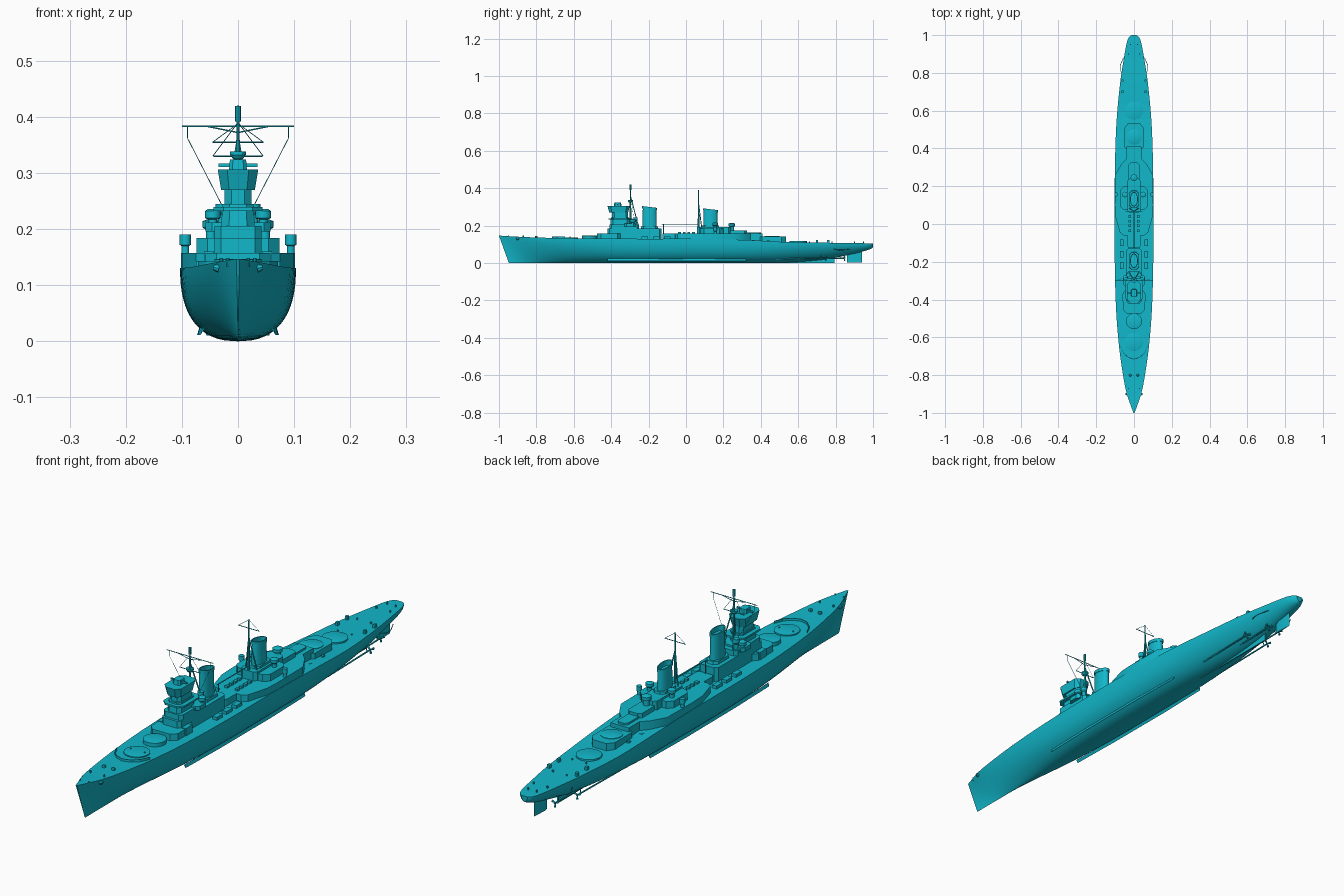
import bpy, bmesh, math
from mathutils import Vector

if "Cube" in bpy.data.objects:
    bpy.data.objects.remove(bpy.data.objects["Cube"])

mat = bpy.data.materials.new("teal_paint")
mat.diffuse_color = (0.006, 0.48, 0.6, 1)
mat.use_nodes = True
mat.node_tree.nodes["Principled BSDF"].inputs["Base Color"].default_value = mat.diffuse_color


def finish(name, bm):
    bmesh.ops.recalc_face_normals(bm, faces=bm.faces)
    me = bpy.data.meshes.new(name)
    bm.to_mesh(me)
    bm.free()
    me.materials.append(mat)
    ob = bpy.data.objects.new(name, me)
    bpy.context.collection.objects.link(ob)
    return ob


def loft(name, rings, cap=True):
    """Skin a list of equal-length closed rings."""
    bm = bmesh.new()
    vs = [[bm.verts.new(p) for p in r] for r in rings]
    n = len(rings[0])
    for a, b in zip(vs, vs[1:]):
        for i in range(n):
            bm.faces.new((a[i], a[(i + 1) % n], b[(i + 1) % n], b[i]))
    if cap:
        bm.faces.new(vs[0])
        bm.faces.new(vs[-1])
    return finish(name, bm)


def prism(name, half, z0, z1, top=1.0):
    """Extrude a mirrored half outline; top scales the upper rim about its centre."""
    pts = list(half) + [(-x, y) for x, y in reversed(half)]
    cy = (half[0][1] + half[-1][1]) / 2
    return loft(name, [[(x, y, z0) for x, y in pts],
                       [(x * top, cy + (y - cy) * top, z1) for x, y in pts]])


def house(name, w, y0, y1, z0, z1, c=0.01, top=1.0):
    """Deckhouse with chamfered corners."""
    return prism(name, [(w - c, y0), (w, y0 + c), (w, y1 - c), (w - c, y1)], z0, z1, top)


def lathe(name, x, y, prof, n=20):
    return loft(name, [[(x + r * math.cos(2 * math.pi * i / n), y + r * math.sin(2 * math.pi * i / n), z)
                        for i in range(n)] for r, z in prof])


def rod(name, a, b, r=0.0015, r2=None, n=8):
    a, b = Vector(a), Vector(b)
    q = (b - a).to_track_quat('Z', 'Y')
    return loft(name, [[p + q @ Vector((s * math.cos(2 * math.pi * i / n), s * math.sin(2 * math.pi * i / n), 0))
                        for i in range(n)] for p, s in ((a, r), (b, r if r2 is None else r2))])


def box(name, x, y, z, sx, sy, sz):
    bm = bmesh.new()
    bmesh.ops.create_cube(bm, size=1)
    for v in bm.verts:
        v.co = Vector((x + v.co.x * sx, y + v.co.y * sy, z + v.co.z * sz))
    return finish(name, bm)


# Hull stations: y, half beam, keel z, deck z, bilge power, flare power
T = [(-1.0, .003, 0, .147, 1.0, 1.3), (-.9, .038, 0, .141, 1.2, 1.1), (-.8, .058, 0, .137, 1.4, .9),
     (-.65, .079, 0, .133, 1.7, .7), (-.45, .095, 0, .131, 2.1, .5), (-.2, .102, 0, .13, 2.4, .42),
     (.1, .103, 0, .13, 2.4, .42), (.35, .1, 0, .122, 2.3, .45), (.55, .092, .004, .112, 2.0, .55),
     (.75, .073, .02, .109, 1.8, .6), (.88, .053, .046, .107, 1.8, .55), (.96, .038, .066, .106, 2, .5),
     (.99, .026, .077, .105, 2, .5), (1.0, .013, .084, .105, 2, .5)]


def station(i, t):
    a, b = T[i], T[i + 1]
    p, q = T[max(i - 1, 0)], T[min(i + 2, len(T) - 1)]
    h = b[0] - a[0]
    out = [a[0] + h * t]
    for k in range(1, 6):
        m0 = (b[k] - p[k]) / (b[0] - p[0]) * h
        m1 = (q[k] - a[k]) / (q[0] - a[0]) * h
        out.append((2*t**3 - 3*t*t + 1) * a[k] + (t**3 - 2*t*t + t) * m0
                   + (3*t*t - 2*t**3) * b[k] + (t**3 - t*t) * m1)
    return out


def section(y, B, zb, zt, n, e, N=14):
    side = []
    rake = max(0, (-.6 - y) / .4) ** 1.5 * .053
    for j in range(N + 1):
        s = (j / N) ** 1.7
        x = max(B, .002) * (1 - (1 - s) ** n) ** e
        side.append((x, y + rake * (1 - s), max(zb, 0) + (zt - max(zb, 0)) * s))
    return [(-x, yy, z) for x, yy, z in reversed(side[1:])] + side


rings = [section(*station(i, k / 4)) for i in range(len(T) - 1) for k in range(4)]
rings.append(section(*T[-1]))
loft("hull", rings)

# Underwater fittings: skeg, rudder, bilge keels, shafts, propellers and guards
box("skeg", 0, .60, .014, .006, .39, .028)
loft("rudder", [[(x * w, y, z) for x, y in ((0, .86), (.005, .88), (0, .94), (-.005, .88))]
                for z, w in ((.002, .7), (.06, 1))])
for s in (-1, 1):
    loft("bilge_keel", [[(s * (x + d), y, z) for x, z in ((.064, .022), (.067, .024), (.071, .011))]
                        for y, d in ((-.42, -.004), (-.2, .001), (.1, .002), (.32, -.003))])
    for x, y0, y1 in ((.026, .6, .84), (.052, .48, .74)):
        rod("propeller_shaft", (s * x, y0, .022), (s * x, y1, .026), .003)
        rod("shaft_strut", (s * x, y1 - .015, .026), (s * x * .8, y1 - .02, .06), .002)
        rod("propeller_hub", (s * x, y1, .026), (s * x, y1 + .014, .026), .004, .001)
        for k in range(3):
            a = 2 * math.pi * k / 3 + .5
            rod("propeller_blade", (s * x, y1 + .005, .026),
                (s * x + .015 * math.cos(a), y1 + .008, .026 + .015 * math.sin(a)), .0015, .005, 6)
    rail = [(.060, .79, .075), (.073, .815, .07), (.073, .84, .07), (.056, .88, .075)]
    for a, b in zip(rail, rail[1:]):
        rod("propeller_guard", (s * a[0], a[1], a[2]), (s * b[0], b[1], b[2]))

# Raised midship deck flush with the hull sides, and aft gun deckhouse
prism("midship_deck", [(.055, -.06), (.075, -.045), (.099, .04), (.102, .1), (.1, .26), (.065, .32),
                       (.04, .345), (.04, .41)], .11, .157)
prism("aft_gun_deckhouse", [(.03, .385), (.05, .405), (.05, .51), (.03, .535)], .105, .141)
prism("boat_deckhouse", [(.03, -.125), (.035, -.115), (.035, -.05)], .12, .157)

# Gun ring bases
for nm, y, z in (("fore_gun_ring", -.625, .138), ("aft_gun_ring", .6, .118)):
    lathe(nm, 0, y, [(.047, z - .02), (.047, z - .001), (.044, z)], 32)
lathe("raised_fore_gun_ring", 0, -.515, [(.042, .12), (.042, .146), (.039, .147)], 32)
lathe("raised_aft_gun_ring", 0, .46, [(.04, .13), (.04, .143), (.038, .144)], 32)

# Breakwater on the foredeck
bw = [(-.071, -.65), (-.055, -.685), (-.03, -.708), (0, -.717), (.03, -.708), (.055, -.685), (.071, -.65)]
for a, b in zip(bw, bw[1:]):
    loft("breakwater", [[(x, y + d, z) for d, z in ((0, .128), (.003, .128), (.003, .143), (0, .143))]
                        for x, y in (a, b)])

# Bridge and funnel deckhouses: half width, y range, z range, chamfer, top scale
for nm, *v in (
        ("bridge_base", .058, -.475, -.345, .12, .157, .02, 1),
        ("bridge_house", .042, -.42, -.13, .12, .184, .012, 1),
        ("bridge_lower_tier", .042, -.41, -.25, .18, .205, .012, 1),
        ("bridge_wing", .058, -.33, -.27, .196, .212, .012, 1),
        ("bridge_tower", .03, -.405, -.30, .2, .245, .014, .93),
        ("bridge_platform", .044, -.415, -.285, .232, .239, .018, 1),
        ("bridge_upper_tower", .024, -.395, -.31, .239, .275, .012, 1),
        ("bridge_top", .03, -.41, -.31, .27, .306, .014, 1.2),
        ("fore_rangefinder", .016, -.385, -.345, .305, .324, .006, .9),
        ("aft_wide_house", .074, .075, .20, .15, .184, .02, 1),
        ("aft_funnel_house", .035, .06, .24, .15, .192, .012, 1),
        ("aft_control_house", .03, .225, .325, .15, .175, .012, 1),
        ("aft_low_house", .022, .31, .40, .15, .164, .01, 1)):
    house(nm, *v)
lathe("aft_director", 0, .245, [(.012, .17), (.012, .195), (.018, .198), (.018, .21), (.01, .214)])
box("rangefinder_arm", 0, -.365, .314, .07, .006, .006)

# Funnels: hollow raked ovals
for nm, y, z0, z1 in (("fore_funnel", -.195, .18, .3), ("aft_funnel", .131, .185, .288)):
    rr = []
    for z, ry, rx in ((z0, .039, .021), (z1 - .012, .036, .019), (z1 - .012, .039, .021),
                      (z1, .039, .021), (z1, .034, .017), (z1 - .02, .034, .017)):
        tilt = .12 if z > z0 else 0
        rr.append([(rx * math.cos(a), y + ry * math.sin(a), z - tilt * ry * math.sin(a))
                   for a in (2 * math.pi * i / 28 for i in range(28))])
    loft(nm, rr)
    house(nm + "_casing", .028, y - .05, y + .05, z0 - .01, z0 + .015, .015, .9)

# Side directors and mushroom gun mounts
for s in (-1, 1):
    lathe("side_mount", s * .094, .156, [(.007, .15), (.007, .17), (.01, .172), (.01, .19)], 16)
    lathe("aft_director_tower", s * .048, .156,
          [(.009, .18), (.009, .198), (.015, .203), (.015, .214), (.008, .217)], 16)
    lathe("bridge_director", s * .045, -.285,
          [(.008, .21), (.008, .217), (.014, .22), (.014, .232), (.008, .236)], 16)
    lathe("mid_director", s * .028, -.27, [(.008, .2), (.008, .225), (.012, .23), (.012, .245)], 16)
    lathe("bow_capstan", s * .02, -.8, [(.007, .13), (.007, .143), (.005, .146)], 12)
    rod("anchor", (s * .034, -.9, .13), (s * .044, -.9, .132), .008, .005)
    box("foredeck_locker", s * .052, -.39, .145, .018, .04, .03)
    for y in (-.95, -.87, -.62, .66, .78, .9, .95):
        z = .145 if y < -.8 else .138 if y < 0 else .112
        x = .018 if abs(y) > .92 else .03
        rod("bollard", (s * x, y, z - .012), (s * x, y, z + .003), .003)
    for k in range(4):
        box("deck_hatch", s * .022, -.035 + .025 * k, .16, .012, .014, .01)
    for y in (.36, .44, .7, .76):
        box("quarterdeck_vent", s * .06, y, .115, .01, .012, .016)
    for y in (-.22, -.16, -.1):
        box("boat_cradle", s * .065, y, .135, .02, .035, .014)

# Masts with yards, tripod legs and stays
rod("foremast", (0, -.297, .2), (0, -.297, .42), .006, .002)
rod("foremast_head", (0, -.297, .392), (0, -.297, .419), .005)
rod("fore_main_yard", (-.1, -.297, .383), (.1, -.297, .383), .0014)
rod("fore_lower_yard", (-.044, -.297, .33), (.044, -.297, .33), .0014)
lathe("foremast_top", 0, -.297, [(.009, .325), (.014, .332), (.014, .338)], 12)
rod("mainmast", (0, .067, .18), (0, .067, .39), .005, .002)
rod("main_yard", (-.045, .067, .355), (.045, .067, .355), .0014)
rod("crane_boom", (0, .062, .208), (0, -.13, .208), .002)
rod("boom_rest", (0, -.12, .15), (0, -.12, .208), .002)
for s in (-1, 1):
    rod("foremast_leg", (s * .026, -.255, .2), (0, -.297, .36), .0025)
    rod("fore_diagonal", (s * .055, -.297, .383), (0, -.297, .372), .0012)
    rod("mainmast_leg", (s * .026, .085, .18), (0, .067, .32), .0025)
    rod("fore_stay", (s * .09, -.297, .362), (s * .03, -.28, .245), .0007, n=4)
    rod("upper_stay", (s * .045, -.297, .33), (0, -.297, .39), .0007, n=4)
    rod("main_stay", (s * .045, .067, .355), (0, .067, .388), .0007, n=4)
    rod("yard_lift", (s * .09, -.297, .362), (s * .09, -.297, .383), .0007, n=4)

# Shade curved parts smooth and keep hard edges
bpy.ops.object.select_all(action='SELECT')
bpy.context.view_layer.objects.active = bpy.data.objects["hull"]
bpy.ops.object.shade_smooth_by_angle(angle=math.radians(30))
